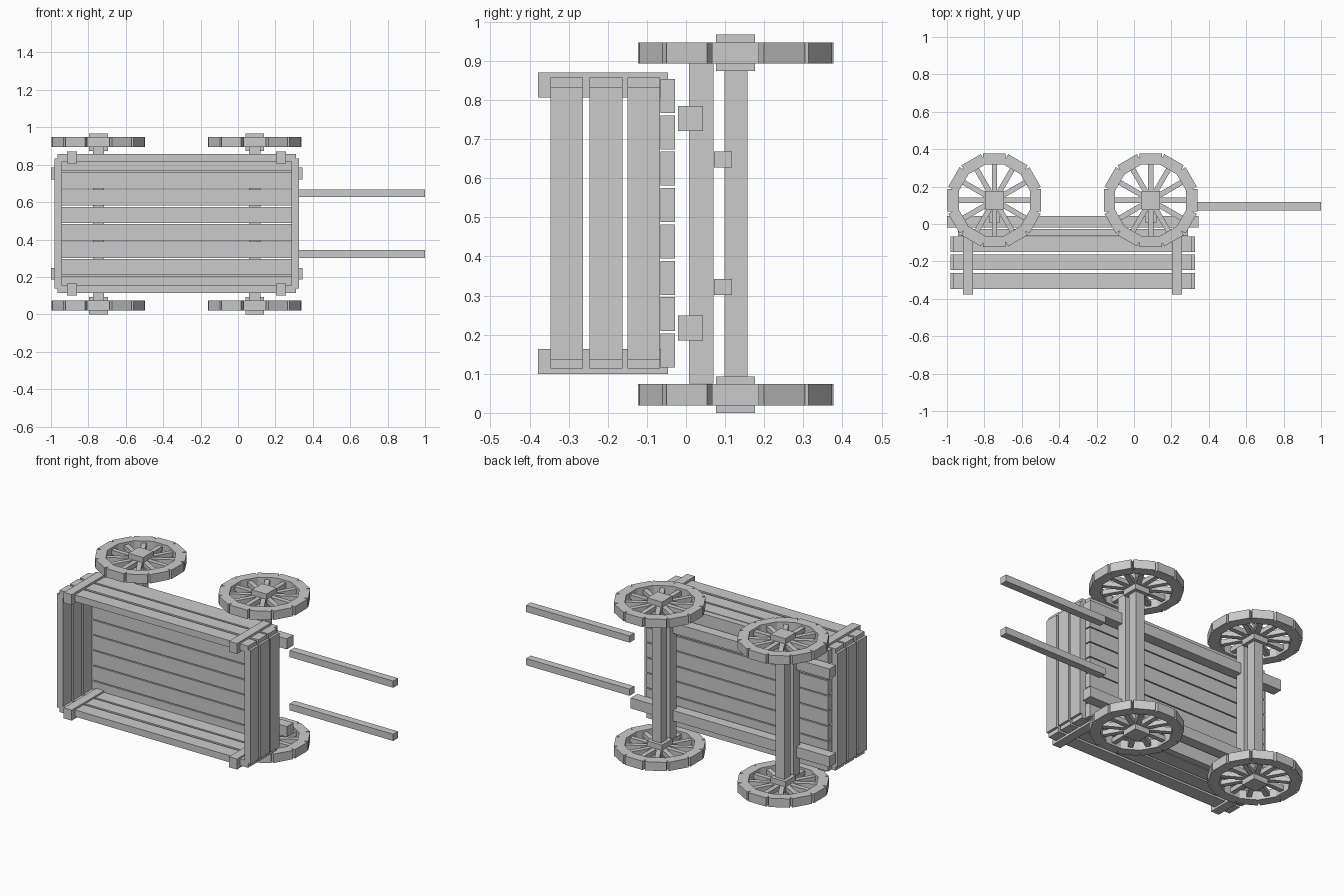
import bpy, bmesh
from math import radians
from mathutils import Matrix, Vector

if "Cube" in bpy.data.objects:
    bpy.data.objects.remove(bpy.data.objects["Cube"])

ZC = 0.485      # mid plane of the cart, which lies on its side
BX = -0.327     # middle of the bed along x


def add_box(bm, x, y, z, rot=None):
    """Box from (min, max) ranges, optionally transformed by a matrix."""
    size = Vector((x[1] - x[0], y[1] - y[0], z[1] - z[0]))
    mid = Vector((sum(x) / 2, sum(y) / 2, sum(z) / 2))
    m = Matrix.Translation(mid) @ Matrix.Diagonal(size).to_4x4()
    bmesh.ops.create_cube(bm, size=1, matrix=(rot @ m) if rot else m)


def finish(bm, name):
    me = bpy.data.meshes.new(name)
    bm.to_mesh(me)
    bm.free()
    ob = bpy.data.objects.new(name, me)
    bpy.context.collection.objects.link(ob)
    return ob


def box(name, x, y, z):
    bm = bmesh.new()
    add_box(bm, x, y, z)
    return finish(bm, name)


def mirror_z(r):
    return (2 * ZC - r[1], 2 * ZC - r[0])


def pair(name, x, y, z):
    """The same box on both sides of the cart."""
    box(name + "_a", x, y, z)
    box(name + "_b", x, y, mirror_z(z))


# Floor boards
for i in range(8):
    z = ZC + (i - 3.5) * 0.093
    box(f"floor_board_{i}", (-0.942, 0.288), (-0.065, -0.028), (z - 0.0435, z + 0.0435))

# Side and end boards
for i, y in enumerate((-0.305, -0.205, -0.108)):
    yr = (y - 0.042, y + 0.042)
    pair(f"side_board_{i}", (BX - 0.638, BX + 0.638), yr, (0.816, 0.857))
    for end, x in (("rear", (-0.98, -0.94)), ("front", (0.286, 0.326))):
        box(f"{end}_board_{i}", x, yr, (0.137, 0.833))

# Corner posts outside the side boards
for end, x in (("rear", -0.887), ("front", 0.23)):
    pair(f"{end}_post", (x - 0.027, x + 0.027), (-0.378, -0.046), (0.806, 0.87))

# Long chassis rails and pulling shafts
pair("chassis_rail", (-1.0, 0.344), (-0.02, 0.043), (0.721, 0.785))
pair("shaft", (0.30, 1.0), (0.071, 0.117), (0.627, 0.668))


def wheel(name, cx, cy, z0):
    """Rim of twelve blocks, twelve spokes and a square hub; z0 is the hub base."""
    bm = bmesh.new()
    zc = z0 + 0.0465
    for k in range(12):
        rot = Matrix.Translation((cx, cy, zc)) @ Matrix.Rotation(radians(30 * k), 4, 'Z')
        add_box(bm, (0.19, 0.25), (-0.06, 0.06), (-0.027, 0.027), rot)
        add_box(bm, (0.03, 0.2), (-0.014, 0.014), (-0.014, 0.014), rot)
    add_box(bm, (cx - 0.05, cx + 0.05), (cy - 0.05, cy + 0.05), (z0, z0 + 0.093))
    finish(bm, name)


# Axles, bolsters and wheels
for end, x in (("rear", -0.746), ("front", 0.089)):
    xr = (x - 0.03, x + 0.03)
    box(f"{end}_bolster", xr, (0.008, 0.07), (0.075, 0.895))
    box(f"{end}_axle", xr, (0.098, 0.157), (0.08, 0.89))
    wheel(f"{end}_wheel_upper", x, 0.127, 0.874)
    wheel(f"{end}_wheel_lower", x, 0.127, 0.0)
